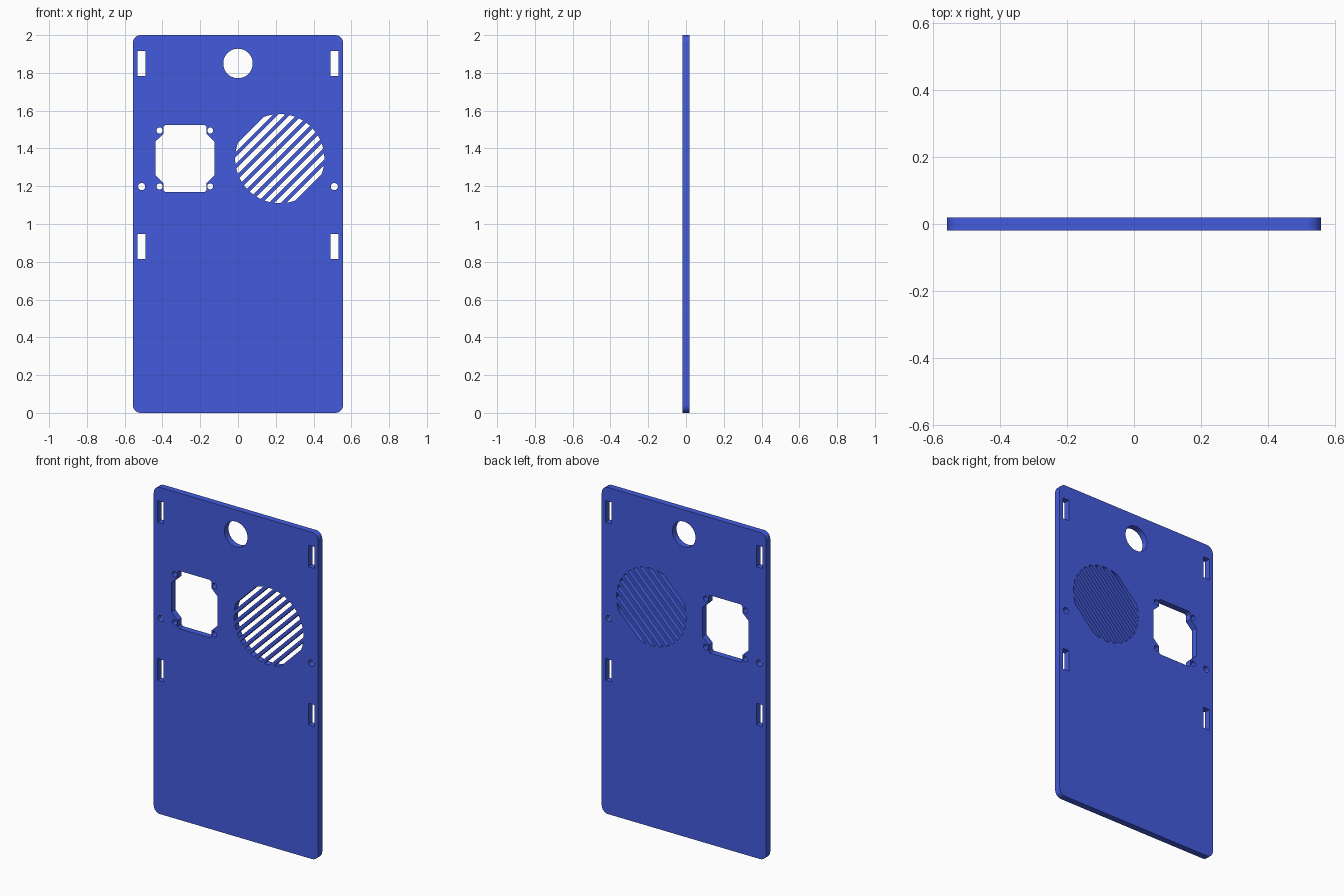
import bpy
import bmesh
from math import asin, cos, sin, pi, radians

cube = bpy.data.objects.get("Cube")
if cube:
    bpy.data.objects.remove(cube)

WIDTH, HEIGHT, THICK = 1.114, 2.0, 0.039


def arc(cx, cz, r, start, end, steps):
    """Points along an arc, both ends included."""
    angles = [start + (end - start) * i / steps for i in range(steps + 1)]
    return [(cx + r * cos(a), cz + r * sin(a)) for a in angles]


def circle(cx, cz, r, steps=32):
    return arc(cx, cz, r, 0, 2 * pi, steps)[:-1]


def rectangle(cx, cz, w, h):
    return [(cx + sx * w / 2, cz + sz * h / 2)
            for sx, sz in ((-1, -1), (1, -1), (1, 1), (-1, 1))]


def rounded_rectangle(cx, cz, w, h, r):
    points = []
    for i, (sx, sz) in enumerate(((1, 1), (-1, 1), (-1, -1), (1, -1))):
        points += arc(cx + sx * (w / 2 - r), cz + sz * (h / 2 - r), r,
                      i * pi / 2, (i + 1) * pi / 2, 8)
    return points


def notched_window(cx, cz):
    """Rectangular opening whose corners step around the screw holes."""
    corner = [(0.156, 0.09), (0.114, 0.13), (0.114, 0.168), (0.105, 0.177)]
    points = []
    for sx, sz in ((1, 1), (-1, 1), (-1, -1), (1, -1)):
        quarter = corner if sx * sz > 0 else corner[::-1]
        points += [(cx + sx * x, cz + sz * z) for x, z in quarter]
    return points


def grille_slot(cx, cz, r, offset, width, tilt):
    """Diagonal slot trimmed by the round grille boundary."""
    low, high = asin((offset - width / 2) / r), asin((offset + width / 2) / r)
    return (arc(cx, cz, r, tilt + low, tilt + high, 6)
            + arc(cx, cz, r, tilt + pi - high, tilt + pi - low, 6))


# Plate outline
outlines = [rounded_rectangle(0, HEIGHT / 2, WIDTH, HEIGHT, 0.042)]

# Mounting slots and side screw holes
for side in (-1, 1):
    for z in (1.849, 0.881):
        outlines.append(rectangle(side * 0.511, z, 0.042, 0.132))
    outlines.append(circle(side * 0.51, 1.198, 0.019, 20))

# Large round hole at the top
outlines.append(circle(0, 1.85, 0.078, 48))

# Notched window with four screw holes
window_x, window_z = -0.281, 1.347
outlines.append(notched_window(window_x, window_z))
for sx in (-1, 1):
    for sz in (-1, 1):
        outlines.append(circle(window_x + sx * 0.134,
                               window_z + sz * 0.148, 0.016, 20))

# Round grille of diagonal slots
SLOTS, PITCH = 10, 0.045
for i in range(SLOTS):
    offset = (i - (SLOTS - 1) / 2) * PITCH
    outlines.append(grille_slot(0.221, 1.346, 0.236, offset, 0.025, pi / 4))

# Filled profile, extruded to the plate thickness
curve = bpy.data.curves.new("panel_profile", "CURVE")
curve.dimensions = "2D"
curve.fill_mode = "BOTH"
curve.extrude = THICK / 2
for points in outlines:
    spline = curve.splines.new("POLY")
    spline.points.add(len(points) - 1)
    for point, (x, z) in zip(spline.points, points):
        point.co = (x, z, 0, 1)
    spline.use_cyclic_u = True

panel = bpy.data.objects.new("front_panel", curve)
bpy.context.collection.objects.link(panel)
panel.rotation_euler.x = radians(90)
bpy.ops.object.select_all(action="DESELECT")
panel.select_set(True)
bpy.context.view_layer.objects.active = panel
bpy.ops.object.convert(target="MESH")
panel = bpy.context.view_layer.objects.active
bpy.ops.object.transform_apply(location=False, rotation=True, scale=False)

# Weld the caps to the walls
bm = bmesh.new()
bm.from_mesh(panel.data)
bmesh.ops.remove_doubles(bm, verts=bm.verts, dist=0.0001)
bmesh.ops.recalc_face_normals(bm, faces=bm.faces)
bm.to_mesh(panel.data)
bm.free()
bpy.ops.object.shade_smooth_by_angle(angle=radians(30))

# Blue plastic
blue = bpy.data.materials.new("blue_plastic")
blue.use_nodes = True
color = (0.056, 0.105, 0.72, 1)
blue.diffuse_color = color
blue.node_tree.nodes["Principled BSDF"].inputs["Base Color"].default_value = color
panel.data.materials.clear()
panel.data.materials.append(blue)
